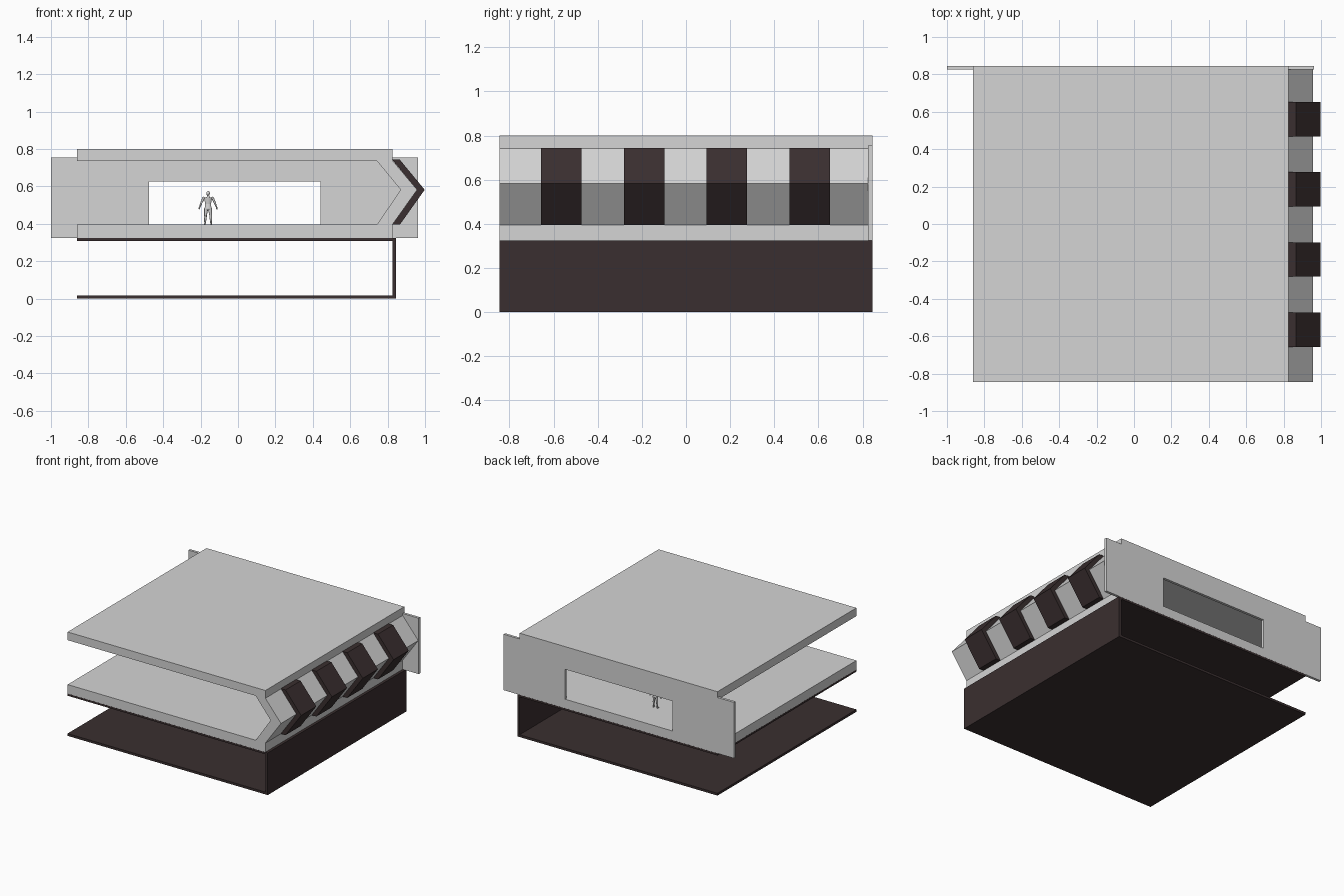
import bpy, bmesh, math
from mathutils import Vector

if "Cube" in bpy.data.objects:
    bpy.data.objects.remove(bpy.data.objects["Cube"])


def material(name, rgb):
    m = bpy.data.materials.new(name)
    m.diffuse_color = (*rgb, 1)
    m.use_nodes = True
    m.node_tree.nodes["Principled BSDF"].inputs["Base Color"].default_value = m.diffuse_color
    return m


GREY = material("concrete grey", (0.66, 0.66, 0.66))
DARK = material("dark brown", (0.042, 0.028, 0.029))


def finish(name, bm, mat):
    bmesh.ops.recalc_face_normals(bm, faces=bm.faces[:])
    mesh = bpy.data.meshes.new(name)
    bm.to_mesh(mesh)
    bm.free()
    mesh.materials.append(mat)
    ob = bpy.data.objects.new(name, mesh)
    bpy.context.collection.objects.link(ob)
    return ob


def extrude(name, pts, y0, y1, mat):
    """Extrude an (x, z) outline from y0 to y1."""
    bm = bmesh.new()
    face = bm.faces.new([bm.verts.new((x, y0, z)) for x, z in pts])
    out = bmesh.ops.extrude_face_region(bm, geom=[face])
    verts = [v for v in out["geom"] if isinstance(v, bmesh.types.BMVert)]
    bmesh.ops.translate(bm, vec=(0, y1 - y0, 0), verts=verts)
    return finish(name, bm, mat)


L, R, F, B = -0.86, 0.825, -0.845, 0.845
INNER = 0.825   # inner face of the back wall

# Upper storey: floor, chevron side wall and roof in one section
extrude("upper_shell", [
    (L, 0.325), (R, 0.325), (R, 0.395), (0.958, 0.582), (R, 0.74), (R, 0.80),
    (L, 0.80), (L, 0.737), (0.742, 0.737), (0.87, 0.582), (0.742, 0.395),
    (L, 0.395)], F, INNER, GREY)

# Back wall: stepped outline wrapped around a wide opening
extrude("back_wall", [
    (-1.0, 0.325), (-0.475, 0.325), (-0.475, 0.625), (0.44, 0.625),
    (0.44, 0.325), (0.962, 0.325), (0.962, 0.755), (R, 0.755), (R, 0.80),
    (L, 0.80), (L, 0.755), (-1.0, 0.755)], INNER, B, GREY)
extrude("window_sill", [(-0.475, 0.325), (0.44, 0.325), (0.44, 0.395),
                        (-0.475, 0.395)], INNER, B, GREY)

# Chevron fins on the side wall
for i, y in enumerate((-0.565, -0.19, 0.185, 0.56)):
    extrude(f"side_fin_{i + 1}", [
        (R, 0.395), (0.865, 0.395), (0.998, 0.582), (0.865, 0.743),
        (R, 0.743), (0.957, 0.582)], y - 0.092, y + 0.092, DARK)

# Lower storey: thin dark bracket, open on three sides
extrude("lower_bracket", [
    (L, 0.0), (0.845, 0.0), (0.845, 0.3245), (L, 0.3245), (L, 0.309),
    (R, 0.309), (R, 0.018), (L, 0.018)], F, B, DARK)

# Scale figure standing inside, arms held away from the body
bm = bmesh.new()


def limb(a, b, r1, r2, depth=1.0):
    a, b = Vector(a), Vector(b)
    d = b - a
    out = bmesh.ops.create_cone(bm, cap_ends=True, segments=10, radius1=r1,
                                radius2=r2, depth=d.length)
    rot = d.to_track_quat('Z', 'Y').to_matrix()
    for v in out["verts"]:
        v.co = rot @ v.co
        v.co.y *= depth
        v.co += (a + b) / 2


def ball(c, size):
    out = bmesh.ops.create_icosphere(bm, subdivisions=2, radius=1)
    for v in out["verts"]:
        v.co = Vector(c) + Vector([p * s for p, s in zip(v.co, size)])


for s in (-1, 1):
    limb((s * 0.010, 0, 0.088), (s * 0.014, 0, 0.048), 0.011, 0.007)  # thigh
    limb((s * 0.014, 0, 0.048), (s * 0.016, 0, 0.006), 0.008, 0.004)  # shin
    ball((s * 0.017, -0.005, 0.004), (0.005, 0.012, 0.004))           # foot
    ball((s * 0.024, 0, 0.142), (0.008, 0.008, 0.008))                # shoulder
    limb((s * 0.025, 0, 0.142), (s * 0.037, 0, 0.115), 0.007, 0.005)  # upper arm
    limb((s * 0.037, 0, 0.115), (s * 0.045, 0, 0.093), 0.0055, 0.003)  # forearm
    ball((s * 0.047, 0, 0.088), (0.004, 0.004, 0.007))                # hand
ball((0, 0, 0.088), (0.020, 0.012, 0.012))                            # hips
limb((0, 0, 0.088), (0, 0, 0.112), 0.019, 0.016, 0.65)                # waist
limb((0, 0, 0.112), (0, 0, 0.147), 0.016, 0.024, 0.6)                 # chest
limb((0, 0, 0.145), (0, 0, 0.160), 0.008, 0.006)                      # neck
ball((0, 0, 0.168), (0.010, 0.011, 0.013))                            # head
figure = finish("standing_figure", bm, GREY)
figure.location = (-0.16, 0.60, 0.395)
bpy.context.view_layer.objects.active = figure
figure.select_set(True)
bpy.ops.object.shade_smooth_by_angle(angle=math.radians(40))
